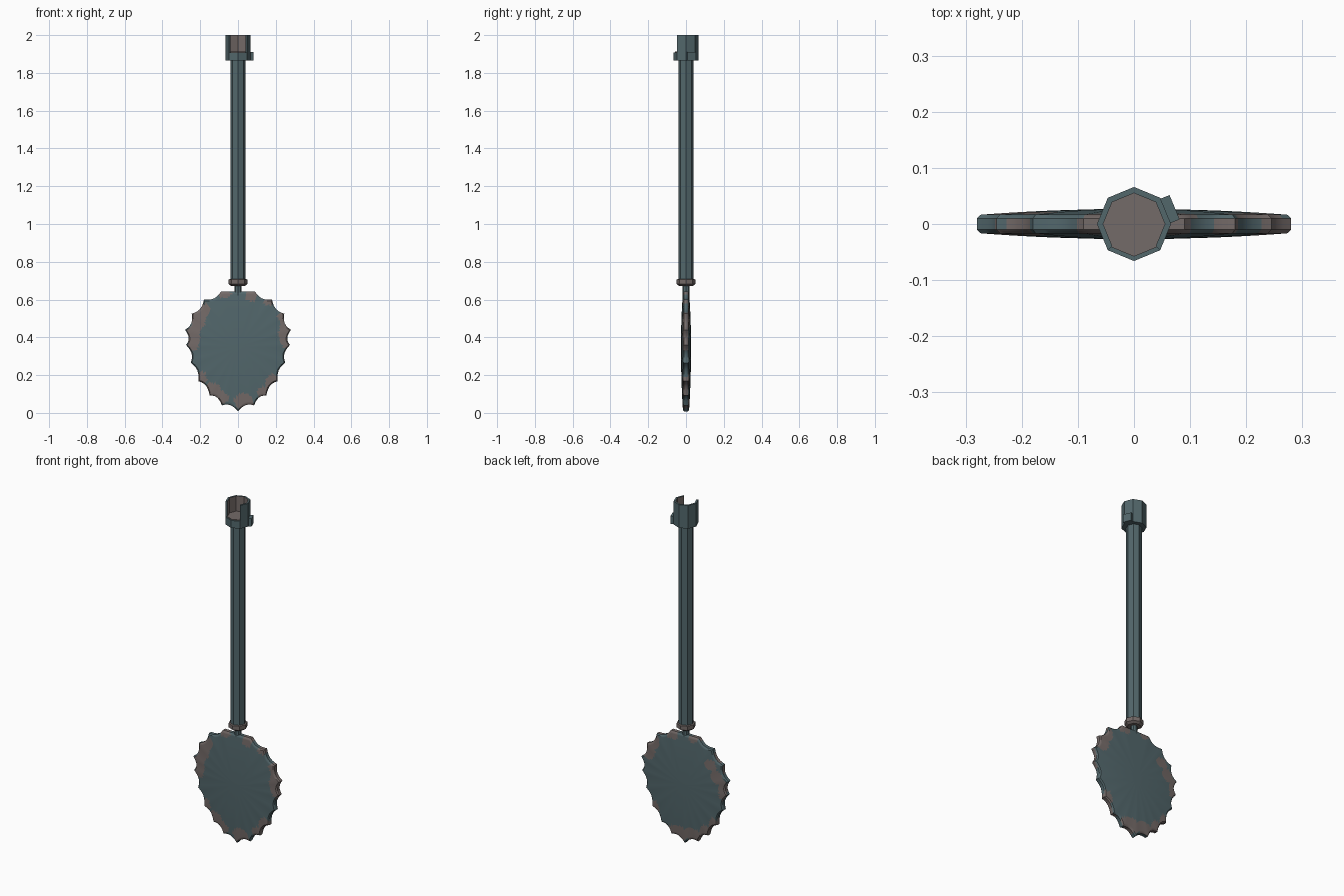
import bpy, bmesh, math
from mathutils import Vector

if "Cube" in bpy.data.objects:
    bpy.data.objects.remove(bpy.data.objects["Cube"])


def material(name, rgb):
    m = bpy.data.materials.new(name)
    m.diffuse_color = (*rgb, 1)
    m.use_nodes = True
    m.node_tree.nodes["Principled BSDF"].inputs["Base Color"].default_value = m.diffuse_color
    return m


STEEL = material("blue grey steel", (0.085, 0.135, 0.148))
RUST = material("dull rust brown", (0.175, 0.145, 0.138))


def finish(bm, name, mats, smooth=None):
    bmesh.ops.recalc_face_normals(bm, faces=bm.faces)
    me = bpy.data.meshes.new(name)
    bm.to_mesh(me)
    bm.free()
    for m in mats:
        me.materials.append(m)
    ob = bpy.data.objects.new(name, me)
    bpy.context.collection.objects.link(ob)
    if smooth:
        bpy.ops.object.select_all(action='DESELECT')
        ob.select_set(True)
        bpy.context.view_layer.objects.active = ob
        bpy.ops.object.shade_smooth_by_angle(angle=math.radians(smooth))
    return ob


def octagon(r, z):
    return [(r * math.cos(i * math.pi / 4), r * math.sin(i * math.pi / 4), z) for i in range(8)]


def turned(name, profile, mat):
    """Eight-sided solid from (radius, height) pairs."""
    bm = bmesh.new()
    rings = [[bm.verts.new(p) for p in octagon(r, z)] for r, z in profile]
    for a, b in zip(rings, rings[1:]):
        for i in range(8):
            j = (i + 1) % 8
            bm.faces.new((a[i], a[j], b[j], b[i]))
    bm.faces.new(rings[0])
    bm.faces.new(rings[-1])
    return finish(bm, name, [mat])


# Scalloped blade outline: tooth tips down one side, mirrored to the other
tips = [(0, .008), (.085, .04), (.15, .092), (.21, .168), (.25, .265), (.275, .36),
        (.28, .44), (.245, .525), (.18, .60), (.09, .642), (0, .642)]
SUB = 6
CENTRE = Vector((0, .35))
half = []
for k, (a, b) in enumerate(zip(tips, tips[1:])):
    a, b = Vector(a), Vector(b)
    depth = 0 if k == len(tips) - 2 else .017
    for s in range(SUB):
        t = s / SUB
        p = a.lerp(b, t)
        half.append(p + (CENTRE - p).normalized() * depth * 4 * t * (1 - t))
half.append(Vector(tips[-1]))
outline = half + [Vector((-p.x, p.y)) for p in half[-2:0:-1]]

# Rust patches as (x, z, radius x, radius z), chosen per side of the blade
front_rust = [(-.235, .40, .035, .07), (-.21, .49, .04, .05), (-.18, .54, .03, .04),
              (-.07, .63, .035, .02), (.07, .62, .035, .03), (.16, .60, .025, .03),
              (.25, .42, .035, .075), (.235, .51, .025, .03), (.265, .36, .02, .04),
              (.18, .16, .035, .045), (.14, .11, .04, .03), (.03, .06, .05, .045),
              (-.09, .08, .04, .035), (-.14, .12, .05, .04), (-.19, .18, .025, .04)]
back_rust = [(.23, .50, .045, .06), (.20, .55, .04, .04), (.08, .62, .045, .025),
             (-.06, .63, .03, .02), (-.17, .51, .035, .03), (-.21, .45, .035, .04),
             (-.25, .38, .03, .06), (.19, .17, .03, .04), (.04, .06, .06, .045),
             (-.06, .07, .06, .04), (-.14, .11, .04, .04), (-.19, .17, .03, .035)]

# Blade: lens section, concentric rings on both sides meeting at a bevelled rim
bm = bmesh.new()
scales = [.25, .5] + [.6 + .035 * i for i in range(11)] + [.975, 1]
n = len(outline)
rims = []
for side in (-1, 1):
    rings = []
    for s in scales:
        h = .010 if s == 1 else .016 + .011 * (1 - s * s)
        rings.append([bm.verts.new((q.x, side * h, q.y))
                      for q in (CENTRE + (p - CENTRE) * s for p in outline)])
    hub = bm.verts.new((0, side * .027, CENTRE.y))
    for i in range(n):
        j = (i + 1) % n
        bm.faces.new((hub, rings[0][i], rings[0][j]))
        for a, b in zip(rings, rings[1:]):
            bm.faces.new((a[i], a[j], b[j], b[i]))
    rims.append(rings[-1])
for i in range(n):
    j = (i + 1) % n
    bm.faces.new((rims[0][i], rims[0][j], rims[1][j], rims[1][i]))
for f in bm.faces:
    c = f.calc_center_median()
    patches = front_rust if c.y < .001 else back_rust
    f.material_index = int(any(((c.x - x) / rx) ** 2 + ((c.z - z) / rz) ** 2 < 1
                               for x, z, rx, rz in patches))
finish(bm, "scalloped_blade", [STEEL, RUST], 40)

# Neck, collar and long shaft
turned("neck", [(.018, .62), (.018, .68)], STEEL)
turned("collar", [(.036, .672), (.05, .682), (.05, .706), (.042, .708)], RUST)
turned("shaft", [(.041, .70), (.041, 1.88)], STEEL)

# Socket: low cup all round, with the two front walls cut away above the floor
turned("socket_base", [(.066, 1.865), (.066, 1.908)], STEEL)
turned("socket_floor", [(.058, 1.90), (.058, 1.912)], RUST)
bm = bmesh.new()
columns = []
for k in range(-1, 6):
    a = k * math.pi / 4
    columns.append([bm.verts.new((r * math.cos(a), r * math.sin(a), z))
                    for r, z in ((.066, 1.905), (.066, 2), (.055, 2), (.055, 1.905))])
for a, b in zip(columns, columns[1:]):
    for i in range(4):
        j = (i + 1) % 4
        f = bm.faces.new((a[i], b[i], b[j], a[j]))
        f.material_index = int(i == 2)
bm.faces.new(columns[0])
bm.faces.new(columns[-1])
finish(bm, "socket_wall", [STEEL, RUST])

# Small latch block on one socket face
bpy.ops.mesh.primitive_cube_add(size=1, location=(.064, .0265, 1.888),
                                rotation=(0, 0, math.radians(22.5)))
latch = bpy.context.object
latch.name = "latch_block"
latch.scale = (.018, .047, .046)
latch.data.materials.append(STEEL)
